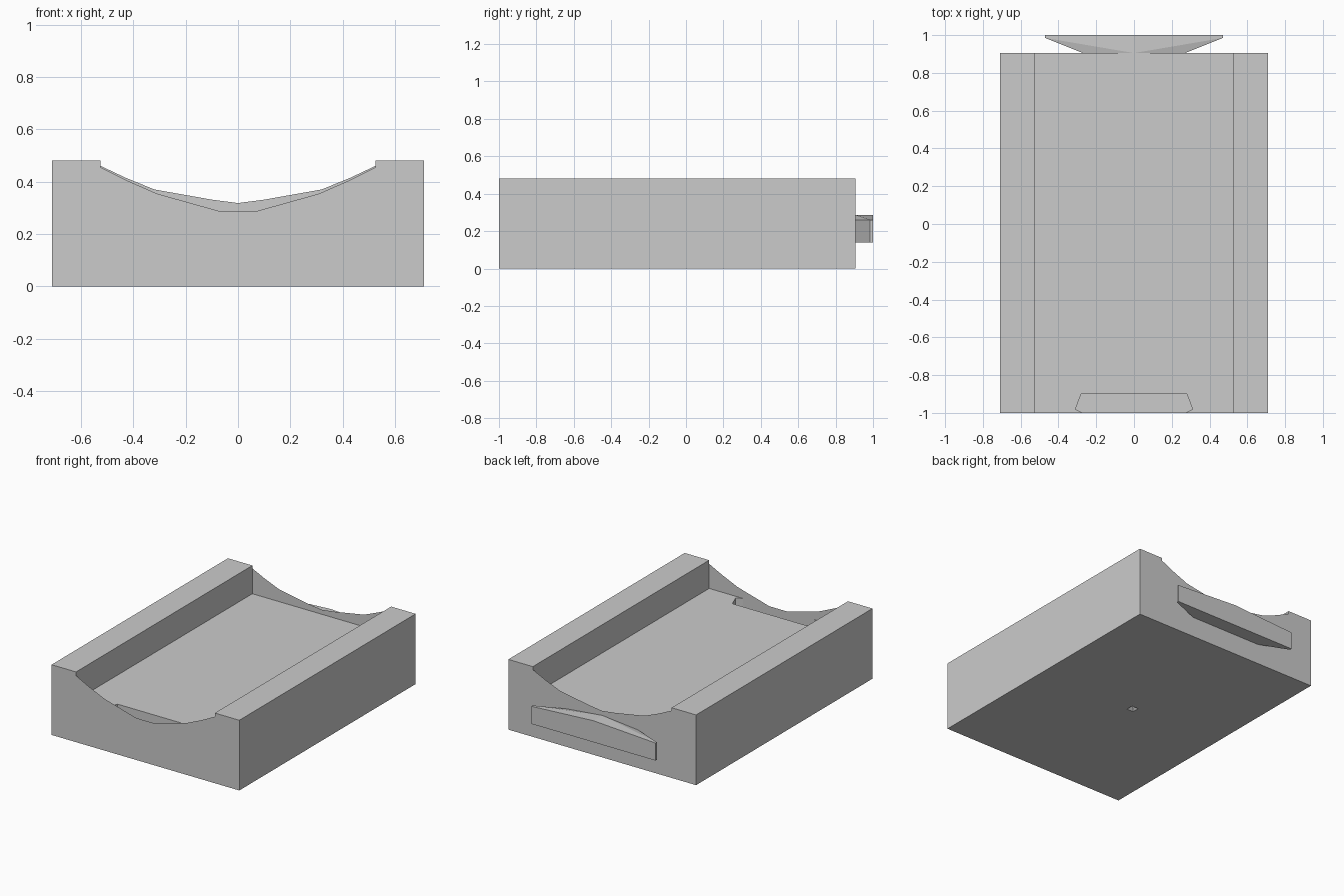
import bpy

if "Cube" in bpy.data.objects:
    bpy.data.objects.remove(bpy.data.objects["Cube"])

W, IN = 0.71, 0.525            # outer half width, channel half width
Y0, Y1 = -1.0, 0.905           # body front and back
TOP, FLOOR, LOW = 0.48, 0.287, 0.14


def make(name, faces):
    """Build an object from a list of point loops."""
    verts, index, polys = [], {}, []
    for face in faces:
        poly = []
        for p in face:
            key = tuple(round(c, 5) for c in p)
            if key not in index:
                index[key] = len(verts)
                verts.append(key)
            poly.append(index[key])
        polys.append(poly)
    me = bpy.data.meshes.new(name)
    me.from_pydata(verts, [], polys)
    ob = bpy.data.objects.new(name, me)
    bpy.context.collection.objects.link(ob)
    return ob


def mirror(face):
    return [(-x, y, z) for x, y, z in reversed(face)]


def loop(outline, z):
    return [(x, y, z) for x, y in outline]


def sides(outline, z0, z1):
    """Vertical faces between two heights of an outline."""
    out = []
    for a, b in zip(outline, outline[1:] + outline[:1]):
        out.append([(*a, z0), (*b, z0), (*b, z1), (*a, z1)])
    return out


# Side rails: outer side, top and inner channel wall
rail = [
    [(W, Y0, 0), (W, Y1, 0), (W, Y1, TOP), (W, Y0, TOP)],
    [(IN, Y0, TOP), (W, Y0, TOP), (W, Y1, TOP), (IN, Y1, TOP)],
    [(IN, Y0, FLOOR), (IN, Y0, TOP), (IN, Y1, TOP), (IN, Y1, FLOOR)],
]
make("side_rails", rail + [mirror(f) for f in rail])

# Thin end walls with a sagging top edge
front_curve = [(IN, 0.455), (0.43, 0.407), (0.31, 0.354), (0.07, 0.287), (0, 0.27)]
back_curve = [(IN, 0.46), (0.43, 0.415), (0.32, 0.37), (0.1, 0.331), (0, 0.318)]


def end_wall(name, y, curve, flip):
    half = [(W, TOP), (IN, TOP)] + curve
    prof = [(-W, 0), (W, 0)] + half + [(-x, z) for x, z in reversed(half[:-1])]
    pts = [(x, y, z) for x, z in prof]
    make(name, [pts[::-1] if flip else pts])


end_wall("front_wall", Y0, front_curve, False)
end_wall("back_wall", Y1, back_curve, True)

# Channel floor with a flared socket recessed at the front
socket = [(-0.27, Y0), (-0.31, -0.98), (-0.28, -0.9),
          (0.28, -0.9), (0.31, -0.98), (0.27, Y0)]
floor = [(IN, Y0), (IN, Y1), (-IN, Y1), (-IN, Y0)] + socket
make("channel_floor", [loop(floor, FLOOR)])
make("socket", sides(socket, LOW, FLOOR) + [loop(socket[::-1], LOW)])

# Underside with a tiny tapered dimple
rect = [(-W, Y0), (W, Y0), (W, Y1), (-W, Y1)]
hole = [(-0.055, -0.075), (-0.005, -0.075), (-0.005, -0.025), (-0.055, -0.025)]
under = []
for i in range(4):
    j = (i + 1) % 4
    under.append(loop([rect[j], rect[i], hole[i], hole[j]], 0))
    under.append([(*hole[j], 0), (*hole[i], 0), (-0.03, -0.05, 0.03)])
make("underside", under)

# Flared connecting tab at the back with a gently ridged top
right = [(0.27, Y1), (0.47, 0.985), (0.47, 1.0)]
left = [(-x, y) for x, y in reversed(right)]
ridge = [(0, Y1, 0.287), (0, 1.0, 0.287)]
half_top = [[ridge[0], (*right[0], 0.26), (*right[1], 0.26), (*right[2], 0.26), ridge[1]]]
half_top = [[ridge[0], half_top[0][1], half_top[0][2]],
            [ridge[0], half_top[0][2], half_top[0][3], ridge[1]]]
back = [(0.47, 1.0, LOW), (-0.47, 1.0, LOW), (-0.47, 1.0, 0.26), ridge[1], (0.47, 1.0, 0.26)]
flank = [[(*a, LOW), (*b, LOW), (*b, 0.26), (*a, 0.26)] for a, b in zip(right, right[1:])]
halves = half_top + flank
make("connecting_tab", halves + [mirror(f) for f in halves]
     + [back, loop((right + left)[::-1], LOW)])
